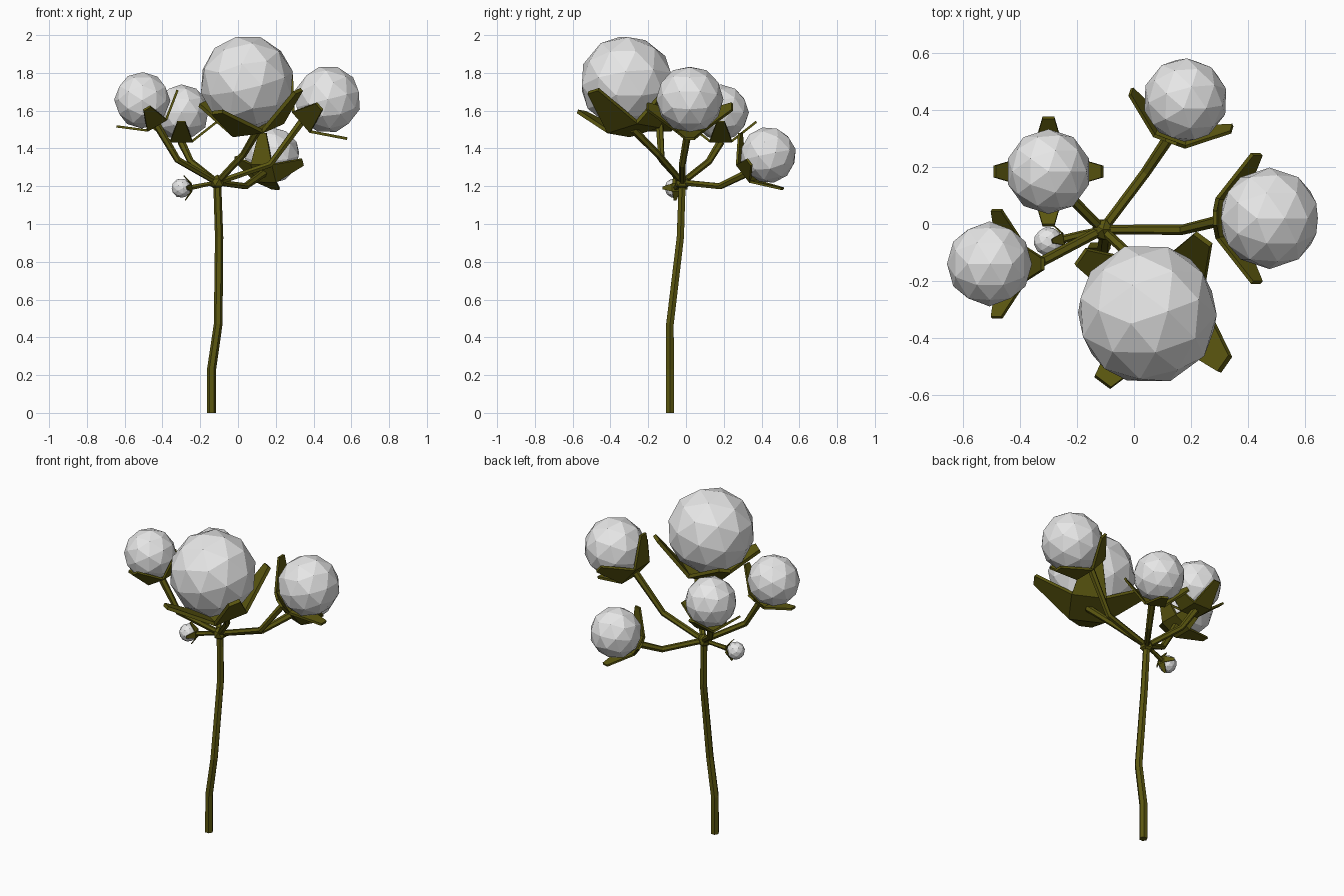
import bpy, bmesh
from mathutils import Vector, Matrix

if "Cube" in bpy.data.objects:
    bpy.data.objects.remove(bpy.data.objects["Cube"])


def material(name, rgb):
    m = bpy.data.materials.new(name)
    m.diffuse_color = (*rgb, 1)
    m.use_nodes = True
    m.node_tree.nodes["Principled BSDF"].inputs["Base Color"].default_value = m.diffuse_color
    return m


GREEN = material("olive_stem", (0.105, 0.095, 0.005))
WHITE = material("cotton_white", (0.8, 0.8, 0.8))


def mesh_object(name, bm, mat):
    bmesh.ops.recalc_face_normals(bm, faces=bm.faces)
    me = bpy.data.meshes.new(name)
    bm.to_mesh(me)
    bm.free()
    me.materials.append(mat)
    ob = bpy.data.objects.new(name, me)
    bpy.context.collection.objects.link(ob)
    return ob


def ball(name, centre, r, subdiv, mat, rot=None):
    bm = bmesh.new()
    m = Matrix.Translation(centre) @ (rot or Matrix()).to_4x4()
    bmesh.ops.create_icosphere(bm, subdivisions=subdiv, radius=r, matrix=m)
    return mesh_object(name, bm, mat)


def tube(name, points, radii):
    """Six-sided bent stick through the points."""
    cu = bpy.data.curves.new(name, 'CURVE')
    cu.dimensions = '3D'
    cu.bevel_depth = 1.0
    cu.bevel_resolution = 1
    cu.use_fill_caps = True
    sp = cu.splines.new('POLY')
    sp.points.add(len(points) - 1)
    for p, co, r in zip(sp.points, points, radii):
        p.co = (*co, 1)
        p.radius = r
    cu.materials.append(GREEN)
    ob = bpy.data.objects.new(name, cu)
    bpy.context.collection.objects.link(ob)
    bpy.ops.object.select_all(action='DESELECT')
    ob.select_set(True)
    bpy.context.view_layer.objects.active = ob
    bpy.ops.object.convert(target='MESH')
    for f in bpy.context.object.data.polygons:
        f.use_smooth = False


def prism(bm, low, high):
    """Closed block between two matching quads."""
    a = [bm.verts.new(v) for v in low]
    b = [bm.verts.new(v) for v in high]
    bm.faces.new(a[::-1])
    bm.faces.new(b)
    for i in range(4):
        j = (i + 1) % 4
        bm.faces.new((a[i], a[j], b[j], b[i]))


def calyx(name, frame, r):
    """Square base plate with four tapered sepals, in ball-radius units."""
    bm = bmesh.new()
    h, z0, t = 0.40, -1.06, 0.08
    sq = [(-h, -h), (h, -h), (h, h), (-h, h)]
    prism(bm, [(x, y, z0) for x, y in sq], [(x, y, z0 + t) for x, y in sq])
    for k in range(4):
        turn = Matrix.Rotation(k * 1.5707963, 3, 'Z')
        outer = [Vector(p) for p in ((h, -h, z0), (1.29, -0.14, -0.36),
                                     (1.29, 0.14, -0.36), (h, h, z0))]
        lift = Vector((-0.05, 0, 0.065))
        prism(bm, [turn @ p for p in outer], [turn @ (p + lift) for p in outer])
    bm.transform(frame @ Matrix.Scale(r, 4))
    mesh_object(name, bm, GREEN)


# main stem and hub
HUB = (-0.11, -0.02, 1.22)
tube("main_stem", [(-0.14, -0.085, 0), (-0.14, -0.085, 0.23), (-0.105, -0.085, 0.47),
                   (-0.1, -0.03, 0.93), HUB], [0.024, 0.024, 0.023, 0.022, 0.021])
ball("stem_hub", HUB, 0.042, 1, GREEN)

# name, ball centre, radius, axis, direction of one sepal, branch bend
BUDS = [
    ("large", (0.047, -0.315, 1.75), 0.25, (-0.23, -0.14, 0.96), (-0.365, -0.52, -0.165), (0.03, -0.15, 1.37)),
    ("right", (0.475, 0.02, 1.66), 0.178, (0.756, 0, 0.655), (-0.655, 0, 0.756), (0.17, -0.02, 1.315)),
    ("left", (-0.507, -0.14, 1.655), 0.149, (-0.51, 0, 0.86), (0.86, 0, 0.51), (-0.32, -0.13, 1.34)),
    ("back_left", (-0.30, 0.184, 1.59), 0.149, (0, 0, 1), (1, 0, 0), (-0.25, 0.12, 1.33)),
    ("back", (0.18, 0.435, 1.365), 0.149, (0.29, 0.73, 0.62), (-0.07, -0.22, 0.29), (0.04, 0.18, 1.2)),
    ("small", (-0.30, -0.062, 1.19), 0.052, (-0.98, -0.17, -0.06), (0, 0, 1), (-0.18, -0.035, 1.207)),
]

# branches, sepals and cotton balls
for name, c, r, axis, ref, bend in BUDS:
    c, z = Vector(c), Vector(axis).normalized()
    x = Vector(ref)
    x = (x - z * x.dot(z)).normalized()
    rot = Matrix((x, z.cross(x), z)).transposed()
    frame = Matrix.Translation(c) @ rot.to_4x4()
    ball(name + "_cotton_ball", c, r, 2, WHITE, rot)
    calyx(name + "_calyx", frame, r)
    k = 0.7 if name == "small" else 1
    tube(name + "_branch", [HUB, bend, c - z * r * 1.04], [0.017 * k, 0.018 * k, 0.021 * k])
